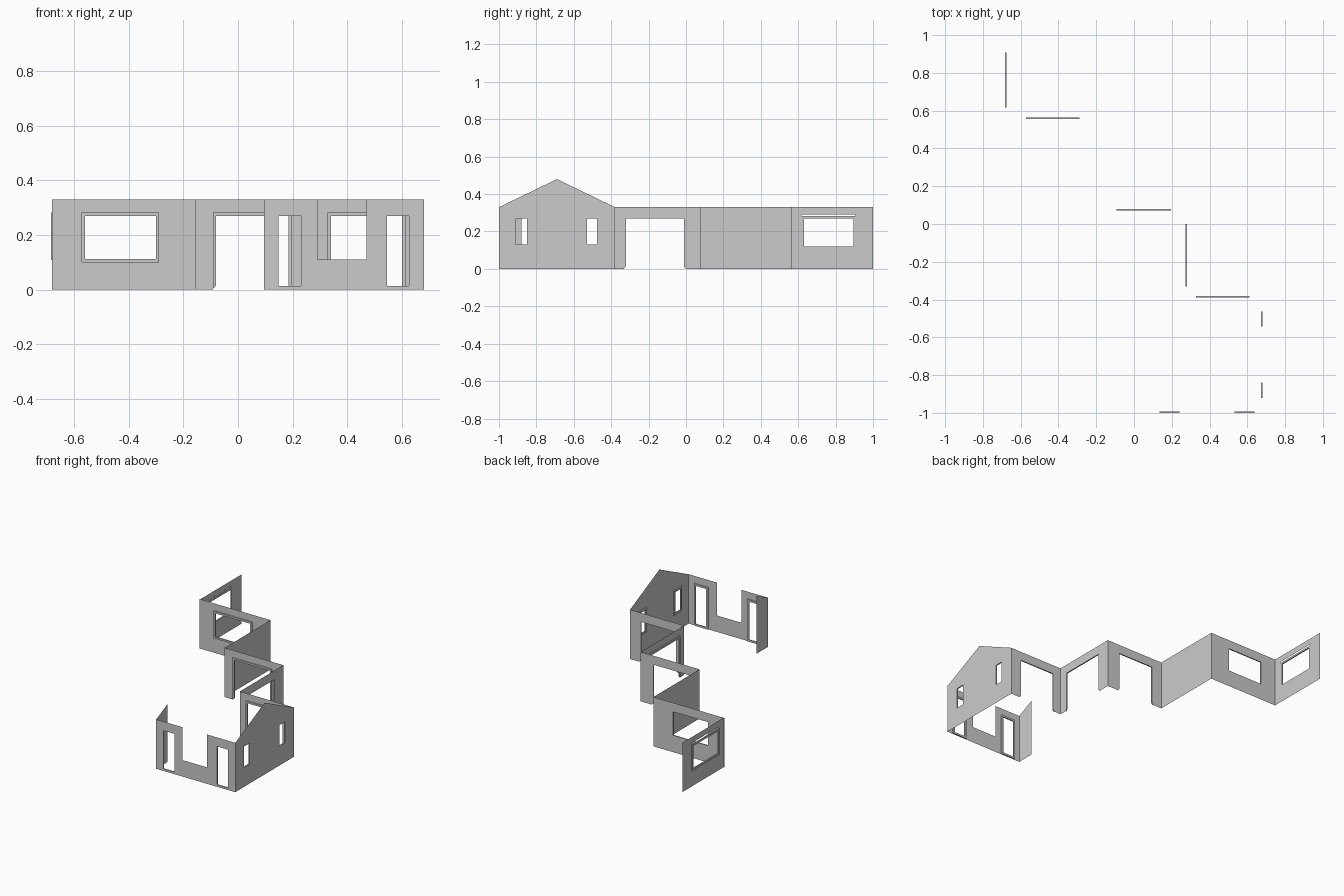
import bpy, bmesh

if "Cube" in bpy.data.objects:
    bpy.data.objects.remove(bpy.data.objects["Cube"])

H = 0.33      # eaves height
FW = 0.012    # frame width
FD = 0.008    # frame depth


def mapper(axis, c):
    """Wall coordinates (along, height, depth) to world space."""
    if axis == 'x':
        return lambda u, z, d=0.0: (u, c + d, z)
    return lambda u, z, d=0.0: (c + d, u, z)


def add_object(name, bm):
    me = bpy.data.meshes.new(name)
    bm.to_mesh(me)
    bm.free()
    ob = bpy.data.objects.new(name, me)
    bpy.context.collection.objects.link(ob)
    return ob


def rect(u0, u1, z0, z1):
    return [(u0, z0), (u1, z0), (u1, z1), (u0, z1)]


def wall(name, axis, c, outline, holes=()):
    """Thin flat sheet: outline polygon with holes cut out."""
    bm = bmesh.new()
    m = mapper(axis, c)
    edges = []
    for loop in [outline, *holes]:
        vs = [bm.verts.new(m(*p)) for p in loop]
        edges += [bm.edges.new((vs[i - 1], vs[i])) for i in range(len(vs))]
    n = (0, -1, 0) if axis == 'x' else (1, 0, 0)
    bmesh.ops.triangle_fill(bm, use_beauty=True, edges=edges, normal=n)
    add_object(name, bm)


def frame(name, axis, c, inner, outer, side, closed=True):
    """Mitred surround swept around an opening."""
    bm = bmesh.new()
    m = mapper(axis, c)
    rings = []
    for (a, b) in zip(inner, outer):
        rings.append([bm.verts.new(m(*p, d)) for p, d in
                      ((a, 0), (b, 0), (b, side * FD), (a, side * FD))])
    n = len(rings)
    for i in range(n if closed else n - 1):
        r, s = rings[i], rings[(i + 1) % n]
        for k in range(4):
            j = (k + 1) % 4
            bm.faces.new((r[k], r[j], s[j], s[k]))
    if not closed:
        bm.faces.new(rings[0])
        bm.faces.new(rings[-1])
    bmesh.ops.recalc_face_normals(bm, faces=bm.faces[:])
    add_object(name, bm)


def framed_wall(name, axis, c, outline, openings, side, gap=0.0):
    holes = []
    for i, (u0, u1, z0, z1) in enumerate(openings):
        outer = (u0 - FW, u1 + FW, z0 - FW, z1 + FW)
        frame(f"{name}_frame_{i + 1}", axis, c,
              rect(u0, u1, z0, z1), rect(*outer), side)
        holes.append(rect(*outer[:3], outer[3] + gap))
    wall(name, axis, c, outline, holes)


def portal_wall(name, axis, c, a, b, u0, u1, z1=0.27):
    """Wall with a wide opening down to the floor, framed on three sides."""
    o0, o1, oz = u0 - FW, u1 + FW, z1 + FW
    wall(name, axis, c, [(a, 0), (o0, 0), (o0, oz), (o1, oz),
                         (o1, 0), (b, 0), (b, H), (a, H)])
    frame(name + "_frame", axis, c,
          [(u0, 0.014), (u0, z1), (u1, z1), (u1, 0.014)],
          [(o0, 0.002), (o0, oz), (o1, oz), (o1, 0.002)], -1, closed=False)


# Front wall with two doors and a notch between them
framed_wall("front_wall", 'x', -1.0,
            [(0.095, 0), (0.68, 0), (0.68, H), (0.47, H), (0.47, 0.11),
             (0.29, 0.11), (0.29, H), (0.095, H)],
            [(0.148, 0.23, 0.014, 0.27), (0.545, 0.625, 0.014, 0.27)], 1)

# Short end wall with a sloping top
wall("end_wall", 'y', 0.095,
     [(-1, 0), (-0.88, 0), (-0.88, 0.388), (-1, H)])

# Gable wall with two narrow windows
framed_wall("gable_wall", 'y', 0.68,
            [(-1, 0), (-0.38, 0), (-0.38, H), (-0.69, 0.48), (-1, H)],
            [(-0.908, -0.85, 0.13, 0.27), (-0.53, -0.475, 0.13, 0.27)], -1)

# Two walls with wide openings and one between them
portal_wall("rear_wall", 'x', -0.38, 0.28, 0.68, 0.34, 0.60)
portal_wall("side_wall", 'y', 0.28, -0.38, 0.08, -0.32, -0.012)
portal_wall("middle_wall", 'x', 0.08, -0.155, 0.28, -0.08, 0.185)

# Solid wall
wall("solid_wall", 'y', -0.155, rect(0.08, 0.565, 0, H))

# Window walls at the far end
framed_wall("window_wall", 'x', 0.565, rect(-0.68, -0.155, 0, H),
            [(-0.56, -0.30, 0.112, 0.27)], -1)
framed_wall("far_window_wall", 'y', -0.675, rect(0.565, 1.0, 0, H),
            [(0.63, 0.895, 0.12, 0.27)], -1, gap=0.008)
